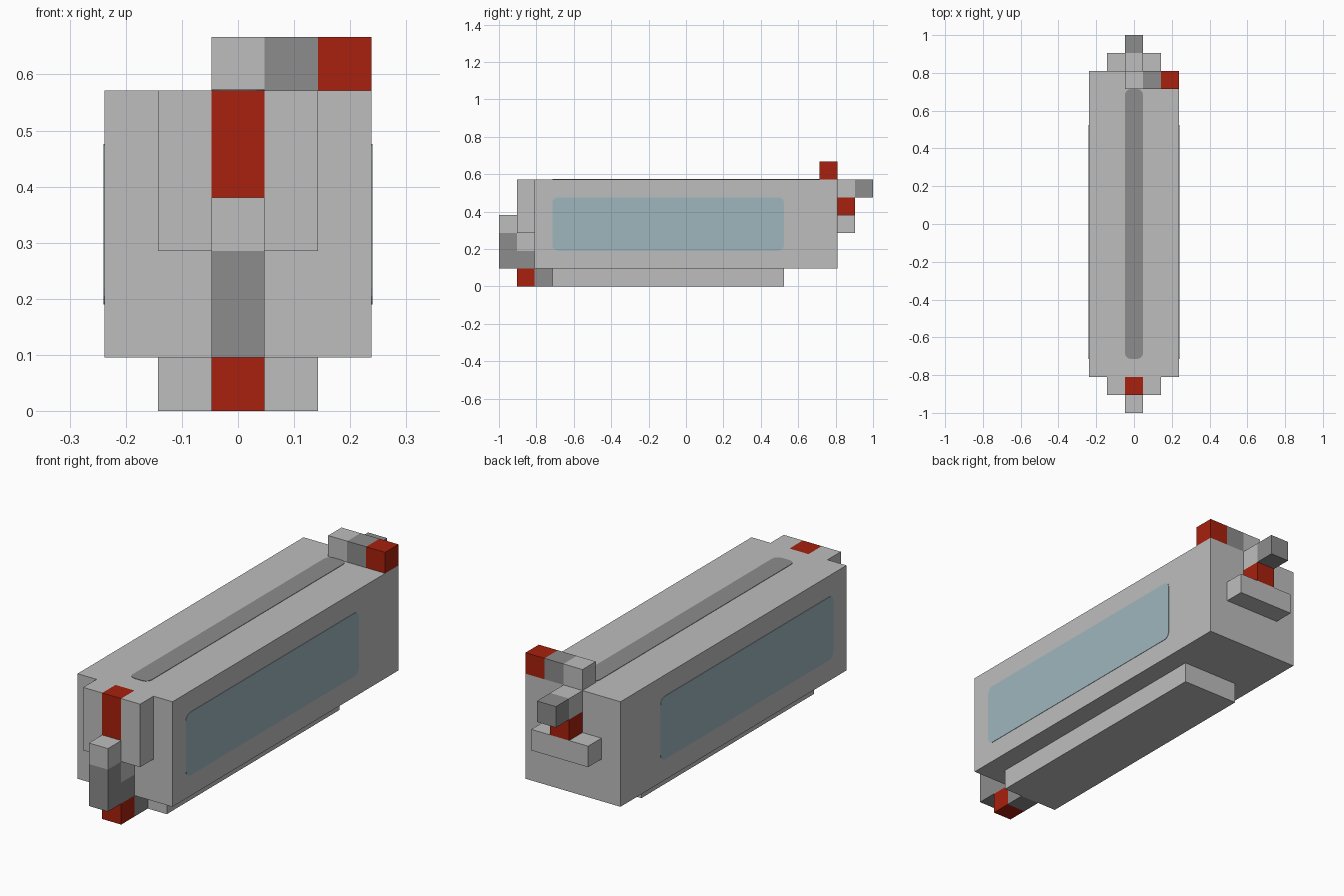
import bpy
import bmesh
from mathutils import Vector

cube = bpy.data.objects.get("Cube")
if cube:
    bpy.data.objects.remove(cube, do_unlink=True)

U = 2 / 21          # one block
LENGTH = 21         # blocks from front to back


def material(name, rgb):
    mat = bpy.data.materials.new(name)
    mat.use_nodes = True
    mat.diffuse_color = (*rgb, 1)
    mat.node_tree.nodes["Principled BSDF"].inputs["Base Color"].default_value = (*rgb, 1)
    return mat


LIGHT = material("light grey", (0.515, 0.515, 0.515))
DARK = material("dark grey", (0.262, 0.262, 0.262))
RED = material("red", (0.39, 0.015, 0.004))
GLASS = material("pale blue glass", (0.345, 0.468, 0.515))


def box(name, mat, x, y, z, round_axis=None):
    """Box from block ranges; y counts from the front, x from the middle."""
    lo = Vector((x[0], y[0] - LENGTH / 2, z[0])) * U
    hi = Vector((x[1], y[1] - LENGTH / 2, z[1])) * U
    bm = bmesh.new()
    bmesh.ops.create_cube(bm, size=1)
    for v in bm.verts:
        v.co = Vector([(a + b) / 2 + c * (b - a) for a, b, c in zip(lo, hi, v.co)])
    if round_axis is not None:
        # round only the corners seen along the thin axis
        edges = [e for e in bm.edges
                 if abs((e.verts[0].co - e.verts[1].co).normalized()[round_axis]) > 0.9]
        bmesh.ops.bevel(bm, geom=edges, offset=0.3 * U, segments=3,
                        profile=0.5, affect='EDGES')
    mesh = bpy.data.meshes.new(name)
    bm.to_mesh(mesh)
    bm.free()
    mesh.materials.append(mat)
    obj = bpy.data.objects.new(name, mesh)
    bpy.context.collection.objects.link(obj)
    return obj


MID = (-0.5, 0.5)
WIDE = (-1.5, 1.5)
SKIN = 0.02         # plate thickness in blocks

# Main body and keel
box("body", LIGHT, (-2.5, 2.5), (2, 19), (1, 6))
box("keel", LIGHT, WIDE, (3, 16), (0, 1))

# Painted stripe and side windows
box("top_stripe", DARK, MID, (3, 18), (6 - SKIN, 6 + SKIN), 2)
for side, name in ((1, "left"), (-1, "right")):
    xs = sorted((side * (2.5 - SKIN), side * (2.5 + SKIN)))
    box(name + "_window", GLASS, xs, (3, 16), (2, 5), 0)

# Front bracket with red centre
for side, name in ((1, "left"), (-1, "right")):
    xs = sorted((side * 0.5, side * 1.5))
    box(name + "_front_bracket", LIGHT, xs, (1, 2), (3, 6))
box("front_red_column", RED, MID, (1, 2), (4, 6))
box("front_column_base", LIGHT, MID, (1, 2), (2, 4))

# Front handle and its lower link
box("front_handle", DARK, MID, (0, 1), (1, 3))
box("front_handle_tip", LIGHT, MID, (0, 1), (3, 4))
box("front_link", DARK, MID, (1, 2), (1, 2))
box("front_foot", RED, MID, (1, 2), (0, 1))
box("front_foot_mount", DARK, MID, (2, 3), (0, 1))

# Lever on top at the back
for i, (name, mat) in enumerate((("root", LIGHT), ("arm", DARK), ("end", RED))):
    box("top_lever_" + name, mat, (i - 0.5, i + 0.5), (18, 19), (6, 7))

# Rear latch
box("rear_crossbar", LIGHT, WIDE, (19, 20), (3, 4))
box("rear_red_block", RED, MID, (19, 20), (4, 5))
box("rear_upper_block", LIGHT, MID, (19, 20), (5, 6))
box("rear_knob", DARK, MID, (20, 21), (5, 6))
